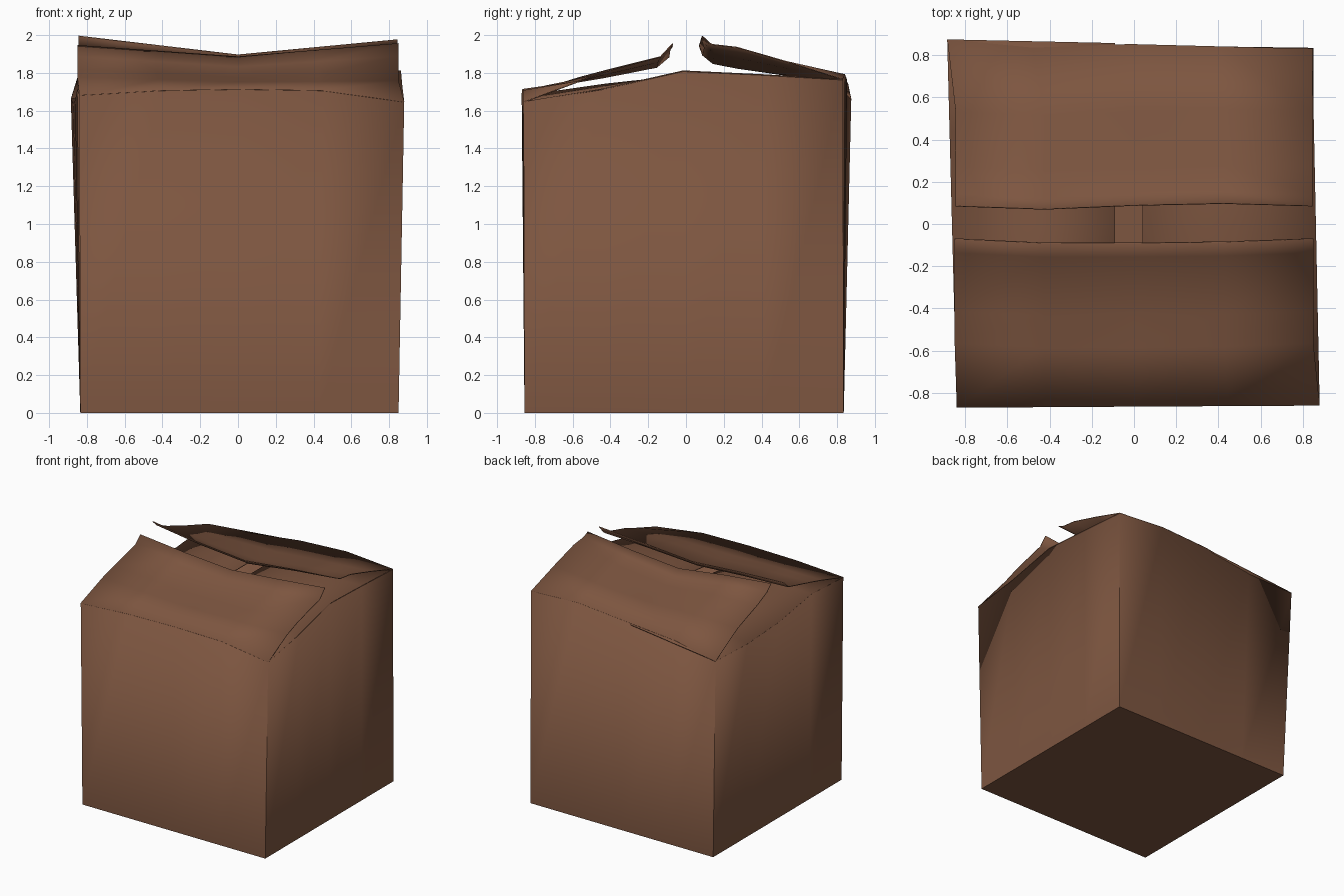
import bpy, math
from mathutils import Vector

if "Cube" in bpy.data.objects:
    bpy.data.objects.remove(bpy.data.objects["Cube"])

# Cardboard colour
card = bpy.data.materials.new("cardboard_brown")
card.use_nodes = True
BROWN = (0.205, 0.092, 0.051, 1)
card.diffuse_color = BROWN
card.node_tree.nodes["Principled BSDF"].inputs["Base Color"].default_value = BROWN


def make(name, verts, faces, offset):
    me = bpy.data.meshes.new(name)
    me.from_pydata([tuple(v) for v in verts], [], faces)
    me.materials.append(card)
    ob = bpy.data.objects.new(name, me)
    bpy.context.collection.objects.link(ob)
    bpy.ops.object.select_all(action="DESELECT")
    ob.select_set(True)
    bpy.context.view_layer.objects.active = ob
    bpy.ops.object.shade_smooth_by_angle(angle=math.radians(40))
    sheet = ob.modifiers.new("sheet", "SOLIDIFY")
    sheet.thickness = 0.006
    sheet.offset = offset
    return ob


def flap(name, rows):
    """Bent sheet: each row is a list of points, hinge row first."""
    n = len(rows[0])
    verts = [p for r in rows for p in r]
    faces = [(a, a + 1, a + n + 1, a + n)
             for j in range(len(rows) - 1) for a in range(j * n, j * n + n - 1)]
    return make(name, verts, faces, 0)


def edge(a, b, heights):
    """Points from a to b (plan) with the given heights."""
    n = len(heights) - 1
    a, b = Vector(a), Vector(b)
    return [(*a.lerp(b, i / n), z) for i, z in enumerate(heights)]


# Top rim, as one edge per wall, running anticlockwise
fl, fr, br, bl = (-0.84, -0.87), (0.88, -0.86), (0.845, 0.83), (-0.885, 0.875)
front = edge(fl, fr, (1.68, 1.705, 1.712, 1.705, 1.645))
right = edge(fr, br, (1.645, 1.715, 1.81, 1.79, 1.765))
back = edge(br, bl, (1.765, 1.79, 1.76, 1.71, 1.66))
back[3] = (-0.48, 0.835, 1.71)
left = edge(bl, fl, (1.66, 1.635, 1.65, 1.71, 1.68))

# Box body: four walls and the floor
rim = front[:-1] + right[:-1] + back[:-1] + left[:-1]
base_corners = [Vector(p) for p in ((-0.835, -0.855), (0.85, -0.855), (0.85, 0.835), (-0.835, 0.835))]
base = [(*base_corners[s].lerp(base_corners[(s + 1) % 4], i / 4), 0)
        for s in range(4) for i in range(4)]
n = len(rim)
walls = [(i, (i + 1) % n, n + (i + 1) % n, n + i) for i in range(n)]
make("box_body", base + rim, walls + [tuple(reversed(range(n)))], -1)


def bent_rows(hinge, ys, x0, x1, low, mid, high, bow):
    """Rows from the hinge to the free edge, with heights at both ends and the middle."""
    rows = [hinge]
    for y, a, m, b in zip(ys, low, mid, high):
        zs = (a, (a + m) / 2, m, (m + b) / 2, b)
        row = edge((x0, y), (x1, y), zs)
        rows.append([(x, yy + d, z) for (x, yy, z), d in zip(row, bow)])
    return rows


# Front flap, curling up at its free edge
flap("front_flap", bent_rows(front, (-0.57, -0.42, -0.14, -0.075), -0.85, 0.85,
     (1.775, 1.815, 1.885, 1.945), (1.75, 1.775, 1.83, 1.885),
     (1.755, 1.81, 1.885, 1.955), (0.005, -0.015, -0.015, -0.01, 0.005)))

# Back flap, higher at both ends
flap("back_flap", bent_rows(back[::-1], (0.53, 0.27, 0.14, 0.085), -0.845, 0.845,
     (1.79, 1.885, 1.945, 1.995), (1.79, 1.825, 1.85, 1.895),
     (1.86, 1.935, 1.95, 1.975), (0, -0.015, 0.003, 0.012, 0)))

# Side flaps, lying below and nearly meeting in the middle
for name, hinge, x in (("right_side_flap", left, -0.09), ("left_side_flap", right, 0.04)):
    inner = [(x, y * 0.98, z) for (_, y, _), z in
             zip(hinge if x > 0 else hinge[::-1], (1.68, 1.74, 1.785, 1.785, 1.745))]
    if x < 0:
        inner.reverse()
    middle = [Vector(a).lerp(Vector(b), 0.5) for a, b in zip(hinge, inner)]
    flap(name, [hinge, middle, inner])
